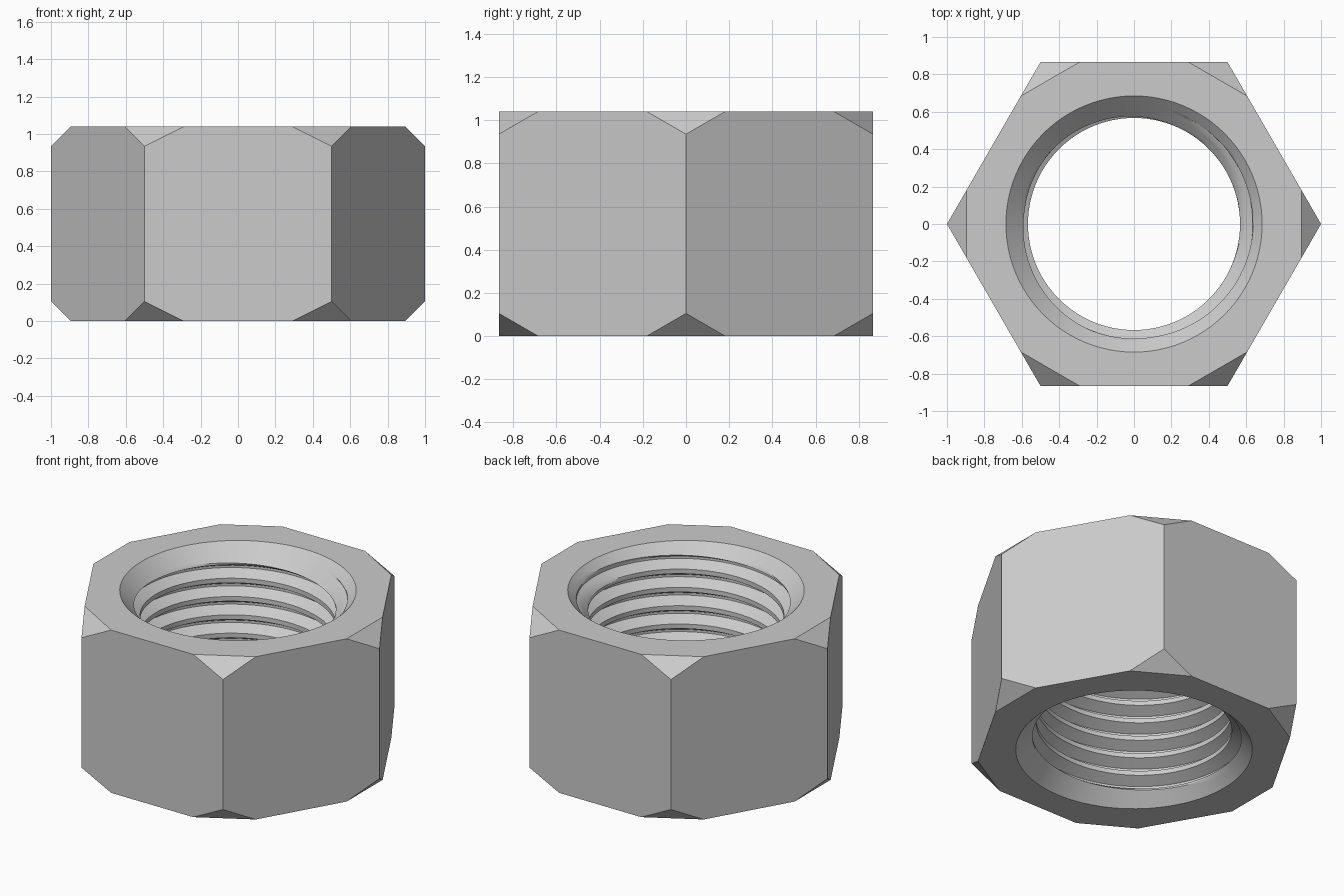
import bpy, bmesh
from math import cos, sin, pi, radians

cube = bpy.data.objects.get("Cube")
if cube:
    bpy.data.objects.remove(cube)

HEIGHT = 1.04
CUT = 0.105            # size of the corner cuts
CREST, ROOT = 0.567, 0.635
MOUTH = 0.685          # countersink radius at both faces
PITCH = 0.117
SEGMENTS = 96
START = 0.915 + PITCH / 8

steel = bpy.data.materials.new("grey steel")
steel.use_nodes = True
colour = (0.6, 0.6, 0.6, 1)
steel.diffuse_color = colour
steel.node_tree.nodes["Principled BSDF"].inputs["Base Color"].default_value = colour

bm = bmesh.new()


def lerp(a, b, t):
    return a + (b - a) * t


# Outer hexagon: side faces with the corners cut at top and bottom
corners = [(cos(i * pi / 3), sin(i * pi / 3)) for i in range(6)]
share = 2 * CUT        # distance of a cut from its corner, along an edge


def along(i, j, t, z):
    a, b = corners[i % 6], corners[j % 6]
    return bm.verts.new((lerp(a[0], b[0], t), lerp(a[1], b[1], t), z))


sharp_edges = [[bm.verts.new((x, y, z)) for z in (CUT, HEIGHT - CUT)] for x, y in corners]
rims = {}
for level, z in enumerate((0, HEIGHT)):
    for i in range(6):
        rims[level, i] = (along(i, i - 1, share, z), along(i, i + 1, share, z))
for i in range(6):
    j = (i + 1) % 6
    (low_a, high_a), (low_b, high_b) = sharp_edges[i], sharp_edges[j]
    bm.faces.new((low_a, rims[0, i][1], rims[0, j][0], low_b,
                  high_b, rims[1, j][0], rims[1, i][1], high_a))
    bm.faces.new((low_a, rims[0, i][0], rims[0, i][1]))
    bm.faces.new((high_a, rims[1, i][1], rims[1, i][0]))

# One turn of the thread profile: rising flank, root, falling flank, crest
keys = [(0, CREST), (5 / 16, ROOT), (7 / 16, ROOT), (3 / 4, CREST), (1, CREST)]
profile = [(lerp(a[0], b[0], s / 3), lerp(a[1], b[1], s / 3))
           for a, b in zip(keys, keys[1:]) for s in range(3)]


def bore_column(angle):
    column = []
    for turn in range(-10, 4):
        for part, radius in profile:
            z = START + PITCH * (turn + part + angle / (2 * pi))
            z = min(max(z, 0), HEIGHT)
            r = max(radius, MOUTH - z, MOUTH - (HEIGHT - z))
            column.append(bm.verts.new((r * cos(angle), r * sin(angle), z)))
    return column


# Threaded bore with countersunk mouths, starting at the thread run-out
columns = [bore_column(radians(-45) + 2 * pi * i / SEGMENTS) for i in range(SEGMENTS + 1)]
for left, right in zip(columns, columns[1:]):
    for k in range(len(left) - 1):
        bm.faces.new((left[k], left[k + 1], right[k + 1], right[k]))
bmesh.ops.remove_doubles(bm, verts=bm.verts[:], dist=0.00005)

# Flat end faces around the bore
for z in (0, HEIGHT):
    rim = [e for e in bm.edges if e.is_boundary
           and all(abs(v.co.z - z) < 0.0001 for v in e.verts)]
    bmesh.ops.triangle_fill(bm, edges=rim, use_beauty=True, normal=(0, 0, 1 if z else -1))
bmesh.ops.recalc_face_normals(bm, faces=bm.faces[:])

mesh = bpy.data.meshes.new("hex_nut")
bm.to_mesh(mesh)
bm.free()
mesh.materials.append(steel)
nut = bpy.data.objects.new("hex_nut", mesh)
bpy.context.collection.objects.link(nut)
bpy.context.view_layer.objects.active = nut
nut.select_set(True)
bpy.ops.object.shade_smooth_by_angle(angle=radians(25))
